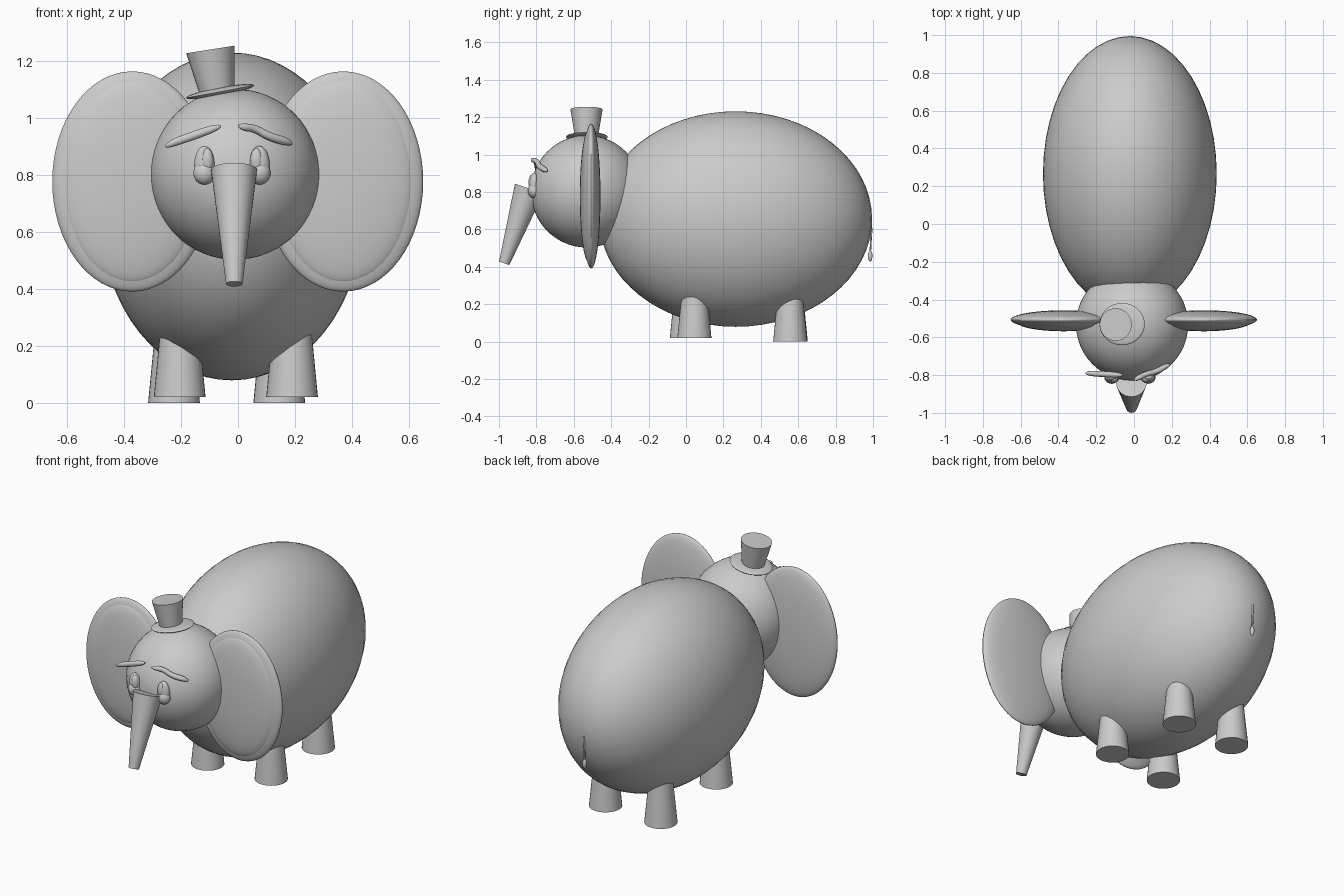
import bpy
from math import radians
from mathutils import Vector

if "Cube" in bpy.data.objects:
    bpy.data.objects.remove(bpy.data.objects["Cube"])


def smooth(ob, name):
    ob.name = name
    bpy.ops.object.shade_smooth_by_angle(angle=radians(35))
    return ob


def ellipsoid(name, loc, radii, rot=(0, 0, 0), seg=32, rings=16):
    bpy.ops.mesh.primitive_uv_sphere_add(segments=seg, ring_count=rings, radius=1,
                                         location=loc, rotation=rot)
    ob = bpy.context.object
    ob.scale = radii
    bpy.ops.object.transform_apply(location=False, rotation=False, scale=True)
    return smooth(ob, name)


def cone_between(name, a, b, ra, rb, seg=32):
    a, b = Vector(a), Vector(b)
    d = b - a
    bpy.ops.mesh.primitive_cone_add(vertices=seg, radius1=ra, radius2=rb, depth=d.length,
                                    location=(a + b) / 2)
    ob = bpy.context.object
    ob.rotation_mode = 'QUATERNION'
    ob.rotation_quaternion = d.to_track_quat('Z', 'Y')
    return smooth(ob, name)


def tube(name, points):
    # points are (x, y, z, radius)
    cu = bpy.data.curves.new(name, 'CURVE')
    cu.dimensions = '3D'
    cu.bevel_depth = 1
    cu.bevel_resolution = 3
    cu.resolution_u = 6
    cu.use_fill_caps = True
    sp = cu.splines.new('NURBS')
    sp.points.add(len(points) - 1)
    for p, (x, y, z, r) in zip(sp.points, points):
        p.co = (x, y, z, 1)
        p.radius = r
    sp.use_endpoint_u = True
    sp.order_u = 3
    ob = bpy.data.objects.new(name, cu)
    bpy.context.collection.objects.link(ob)
    return ob


# Body and head
ellipsoid("body", (-0.022, 0.266, 0.655), (0.46, 0.729, 0.576), seg=48, rings=32)
ellipsoid("head", (-0.01, -0.532, 0.803), (0.297, 0.297, 0.3), seg=48, rings=32)

# Ears: flat outer shell with a raised inner pad
for side, x in (("left", -0.372), ("right", 0.37)):
    ellipsoid(side + "_ear", (x, -0.507, 0.778), (0.281, 0.05, 0.387), seg=48, rings=32)
    ellipsoid(side + "_inner_ear", (x, -0.518, 0.778), (0.25, 0.05, 0.358), seg=48, rings=32)

# Legs
for name, x, y, z in (("front_left_leg", -0.205, 0.005, 0.02),
                      ("front_right_leg", 0.19, 0.045, 0.02),
                      ("back_left_leg", -0.225, 0.56, 0.0),
                      ("back_right_leg", 0.145, 0.557, 0.0)):
    cone_between(name, (x, y, z), (x, y, z + 0.32), 0.091, 0.06)

# Trunk
cone_between("trunk", (-0.014, -0.838, 0.818), (-0.013, -0.972, 0.418), 0.081, 0.029)

# Eyes: tall eye, with a round bulge at the lower half
for side, x, s in (("left", -0.118, -1), ("right", 0.075, 1)):
    ellipsoid(side + "_eye", (x, -0.812, 0.835), (0.036, 0.025, 0.068))
    ellipsoid(side + "_pupil", (x - s * 0.01, -0.822, 0.85), (0.022, 0.02, 0.045))
    ellipsoid(side + "_eye_bag", (x, -0.812, 0.808), (0.039, 0.034, 0.041))

# Eyebrows
tube("left_eyebrow", [(-0.255, -0.79, 0.9, 0.004), (-0.245, -0.79, 0.908, 0.014),
                      (-0.16, -0.795, 0.938, 0.016), (-0.075, -0.8, 0.968, 0.014),
                      (-0.06, -0.8, 0.973, 0.004)])
tube("right_eyebrow", [(0.002, -0.825, 0.976, 0.003), (0.01, -0.822, 0.97, 0.014),
                       (0.06, -0.795, 0.965, 0.014), (0.11, -0.785, 0.935, 0.015),
                       (0.175, -0.75, 0.917, 0.016), (0.19, -0.743, 0.91, 0.004)])

# Hat
ellipsoid("hat_brim", (-0.063, -0.53, 1.094), (0.122, 0.112, 0.015), rot=(0, radians(-10.5), 0))
cone_between("hat_crown", (-0.074, -0.532, 1.095), (-0.097, -0.532, 1.242), 0.062, 0.086)

# Tail with tuft
tube("tail", [(-0.015, 0.98, 0.67, 0.005), (-0.015, 0.993, 0.62, 0.006),
              (-0.015, 0.988, 0.54, 0.005), (-0.015, 0.985, 0.46, 0.004)])
ellipsoid("tail_tuft", (-0.015, 0.985, 0.458), (0.012, 0.012, 0.03), seg=16, rings=10)
